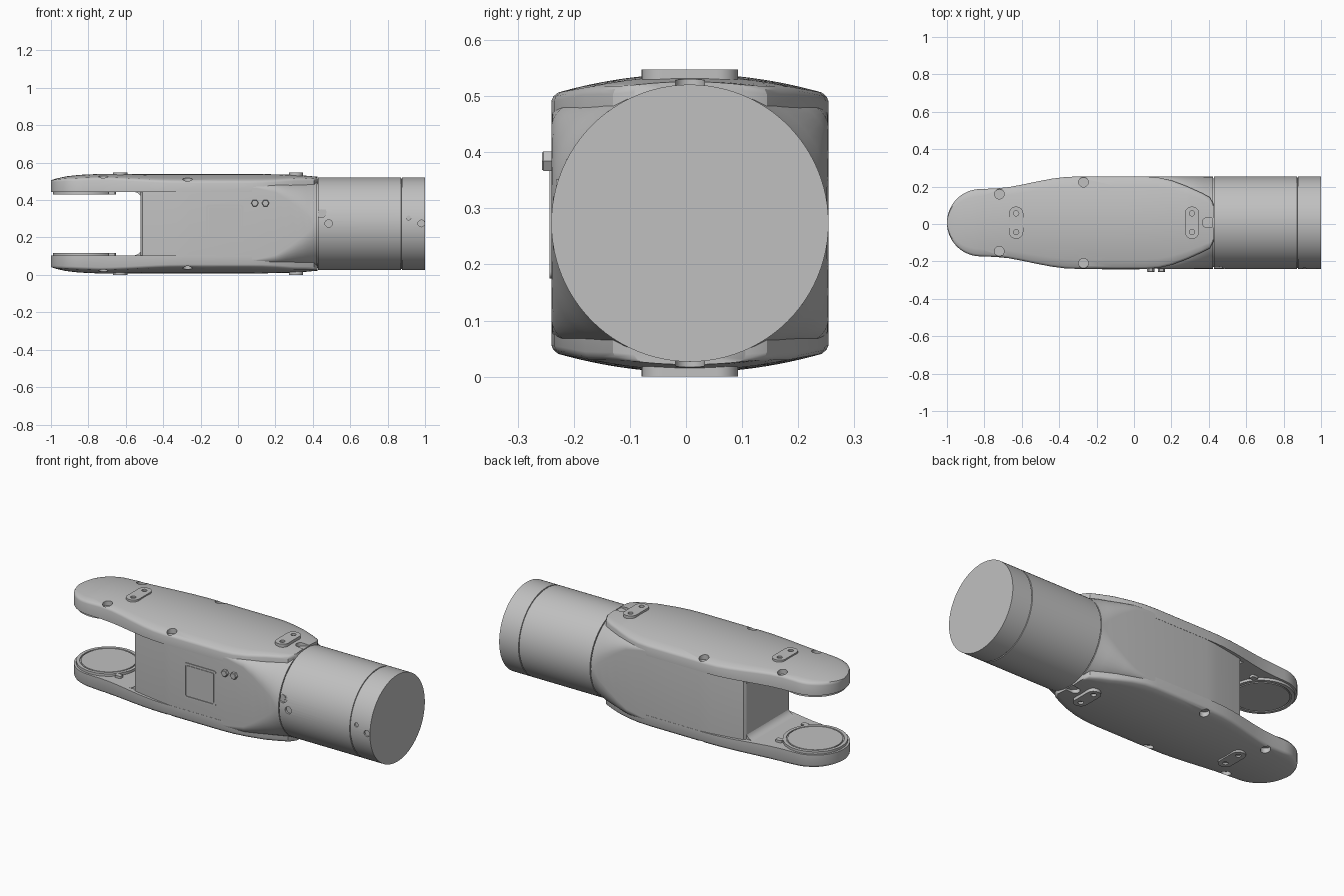
import bpy, bmesh, math
from mathutils import Matrix, Vector

if "Cube" in bpy.data.objects:
    bpy.data.objects.remove(bpy.data.objects["Cube"])

CY, CZ, R = 0.007, 0.2735, 0.247      # tube axis and radius

grey = bpy.data.materials.new("satin_grey")
grey.use_nodes = True
grey.diffuse_color = (0.53, 0.53, 0.53, 1)
grey.node_tree.nodes["Principled BSDF"].inputs["Base Color"].default_value = (0.53, 0.53, 0.53, 1)


def loft(name, rings, matrix=Matrix(), angle=32):
    """Skin a list of equal closed rings and cap both ends."""
    bm = bmesh.new()
    loops = [[bm.verts.new(matrix @ Vector(p)) for p in ring] for ring in rings]
    n = len(loops[0])
    for a, b in zip(loops, loops[1:]):
        for i in range(n):
            bm.faces.new((a[i], a[(i + 1) % n], b[(i + 1) % n], b[i]))
    bm.faces.new(loops[0])
    bm.faces.new(loops[-1])
    bmesh.ops.recalc_face_normals(bm, faces=bm.faces)
    mesh = bpy.data.meshes.new(name)
    bm.to_mesh(mesh)
    bm.free()
    mesh.materials.append(grey)
    obj = bpy.data.objects.new(name, mesh)
    bpy.context.collection.objects.link(obj)
    smooth(obj, angle)
    return obj


def smooth(obj, angle=32):
    bpy.ops.object.select_all(action='DESELECT')
    obj.select_set(True)
    bpy.context.view_layer.objects.active = obj
    bpy.ops.object.shade_smooth_by_angle(angle=math.radians(angle))


def lathe(name, profile, matrix, sides=96):
    """Profile of (radius, height) turned about local z."""
    turn = [2 * math.pi * i / sides for i in range(sides)]
    return loft(name, [[(r * math.cos(t), r * math.sin(t), h) for t in turn]
                       for r, h in profile], matrix)


def rounded(hx, hy, r, steps=10):
    """Rounded rectangle outline; r = hx = hy gives a circle."""
    pts = []
    for q, (sx, sy) in enumerate([(1, 1), (-1, 1), (-1, -1), (1, -1)]):
        for i in range(steps + 1):
            t = (q + (i + 0.02) / (steps + 0.04)) * math.pi / 2
            pts.append((sx * (hx - r) + r * math.cos(t), sy * (hy - r) + r * math.sin(t)))
    return pts


def prism(name, outline, low, high, matrix):
    return loft(name, [[(u, v, h) for u, v in outline] for h in (low, high)], matrix)


def cut(obj, cutters):
    for c in cutters:
        mod = obj.modifiers.new("cut", 'BOOLEAN')
        mod.operation, mod.solver, mod.object = 'DIFFERENCE', 'EXACT', c
        bpy.ops.object.select_all(action='DESELECT')
        bpy.context.view_layer.objects.active = obj
        obj.select_set(True)
        bpy.ops.object.modifier_apply(modifier=mod.name)
        bpy.data.objects.remove(c)
    smooth(obj)


def lerp(knots, x):
    for (x0, v0), (x1, v1) in zip(knots, knots[1:]):
        if x <= x1:
            return v0 + (v1 - v0) * max(0, x - x0) / (x1 - x0)
    return knots[-1][1]


AXIS_X = Matrix.Translation((0, CY, CZ)) @ Matrix.Rotation(math.pi / 2, 4, 'Y')


def on_front(x, z, y):
    """Local z points out of the front, -y."""
    return Matrix.Translation((x, y, z)) @ Matrix.Rotation(math.pi / 2, 4, 'X')


# Tube with collar groove and end ring seam
tube = lathe("tube", [(R - 0.01, 0.40), (R - 0.01, 0.428), (R, 0.428), (R, 0.872), (R - 0.005, 0.873),
                      (R - 0.005, 0.877), (R, 0.878), (R, 1.0)], AXIS_X)
cut(tube, [lathe("hole_cutter", [(r, 0), (r, 0.1)], on_front(x, z, CY - R + d), 24)
           for x, z, r, d in ((0.445, 0.335, 0.028, 0.012), (0.485, 0.275, 0.02, 0.012),
                              (0.912, 0.305, 0.012, 0.01), (0.98, 0.275, 0.018, 0.01))])
lathe("tube_screw", [(0.016, 0), (0.016, 0.012)], on_front(0.445, 0.335, -0.22), 24)

# Body: rounded box that blends into the tube (x, half width, half height, corner radius)
BODY = [(-0.52, 0.19, 0.2, 0.01), (-0.51, 0.205, 0.2, 0.01), (-0.45, 0.217, 0.2, 0.01),
        (-0.33, 0.238, 0.2, 0.01), (-0.26, 0.246, 0.205, 0.012), (0.1, 0.246, 0.21, 0.02),
        (0.2, R, 0.213, 0.045), (0.26, R, 0.217, 0.085), (0.32, R, 0.224, 0.135),
        (0.37, R, 0.234, 0.185), (0.405, R, 0.243, 0.23), (0.423, R, R, R)]
loft("body", [[(x, CY + u, CZ + v) for u, v in rounded(hw, hh, r)] for x, hw, hh, r in BODY])

# Fork plates: domed covers with a round lobe at the free end
WIDTH = [(-0.82, 0.18), (-0.74, 0.183), (-0.67, 0.19), (-0.6, 0.203), (-0.52, 0.22), (-0.44, 0.235),
         (-0.37, 0.244), (-0.3, R), (0.06, R), (0.13, 0.242), (0.2, 0.226), (0.28, 0.196),
         (0.36, 0.16), (0.405, 0.137), (0.425, 0.1)]
CROWN = [(-1, 0.232), (-0.97, 0.242), (-0.92, 0.253), (-0.85, 0.261), (-0.75, 0.266),
         (0.1, 0.266), (0.3, 0.262), (0.425, 0.252)]
INNER = 0.17


def plate_ring(x, sign):
    if x < -0.82:
        w = max(0.006, math.sqrt(max(0, 0.18 ** 2 - (x + 0.82) ** 2)))
    else:
        w = lerp(WIDTH, x)
    top = lerp(CROWN, x)
    dome = lambda y: top - 0.6 * y * y
    e = min(0.012, w * 0.3)
    half = [(w, INNER), (w, dome(w) - e), (w - 0.3 * e, dome(w) - 0.3 * e)]
    half += [(y, dome(y)) for y in [(w - e) * (1 - k / 6) for k in range(7)]]
    ring = half + [(-y, z) for y, z in reversed(half[:-1])]
    return [(x, CY + y, CZ + sign * z) for y, z in ring]


stations = [-0.82 - 0.18 * math.cos(math.pi / 2 * i / 14) for i in range(14)]
stations += [x for x, _ in WIDTH] + [-0.1, 0.3]
stations.sort()

for label, sign in (("upper", 1), ("lower", -1)):
    flip = Matrix.Translation((0, CY, CZ)) @ Matrix.Diagonal((1, 1, sign, 1))
    plate = loft(label + "_plate", [plate_ring(x, sign) for x in stations])

    # Screw pockets near the rim and the open slot by the tube
    cutters = [lathe("pocket_cutter", [(0.026, low), (0.026, 0.4)],
                     flip @ Matrix.Translation((x, s * y, 0)), 24)
               for x, y, low in ((-0.27, 0.217, 0.215), (-0.72, 0.153, 0.228)) for s in (1, -1)]
    cutters.append(prism("slot_cutter", rounded(0.055, 0.026, 0.025), 0.235, 0.4,
                         flip @ Matrix.Translation((0.42, 0, 0))))
    cut(plate, cutters)

    # Capsule pads with two screw holes
    for end, x in (("fork", -0.63), ("tube", 0.31)):
        place = flip @ Matrix.Translation((x, 0, 0))
        pad = prism(label + "_" + end + "_pad", rounded(0.038, 0.086, 0.037), 0.24, CZ, place)
        cut(pad, [lathe("screw_cutter", [(0.014, CZ - 0.012), (0.014, 0.4)],
                        place @ Matrix.Translation((0, s * 0.05, 0)), 20) for s in (1, -1)])

    # Bearing disc on the inner side of the lobe
    lathe(label + "_bearing_disc", [(0.168, 0.18), (0.168, 0.156), (0.15, 0.156), (0.149, 0.161),
                                    (0.144, 0.161), (0.143, 0.156), (0.01, 0.156)],
          flip @ Matrix.Translation((-0.82, 0, 0)))
    # Small stop lug beside the disc
    for s in (1, -1):
        prism(label + "_stop_lug", rounded(0.018, 0.014, 0.005, 3), 0.157, 0.18,
              flip @ Matrix.Translation((-0.675, s * 0.115, 0)))

    # Concave fillet between body end and plate
    f = 0.045
    arc = [(-0.515 - f + f * math.sin(t), INNER - f + f * math.cos(t))
           for t in [math.pi / 2 * i / 8 for i in range(9)]]
    profile = arc + [(-0.5, INNER - f), (-0.5, INNER + 0.01), (-0.515 - f, INNER + 0.01)]
    loft(label + "_fillet", [[(x, y, z) for x, z in profile] for y in (-0.19, 0.19)], flip)

# Square access panel on the front: frame with inset cover
WALL = CY - 0.246
frame = prism("panel_frame", rounded(0.1, 0.1, 0.012, 4), -0.01, 0.004, on_front(-0.07, 0.275, WALL))
cut(frame, [prism("panel_cutter", rounded(0.09, 0.09, 0.008, 4), -0.1, 0.1, on_front(-0.07, 0.275, WALL))])
prism("panel_cover", rounded(0.085, 0.085, 0.006, 4), -0.01, 0.003, on_front(-0.07, 0.275, WALL))

# Two hexagonal plugs
for x in (0.09, 0.147):
    lathe("hex_plug", [(0.02, -0.01), (0.02, 0.015), (0.017, 0.018)], on_front(x, 0.384, WALL), 6)
